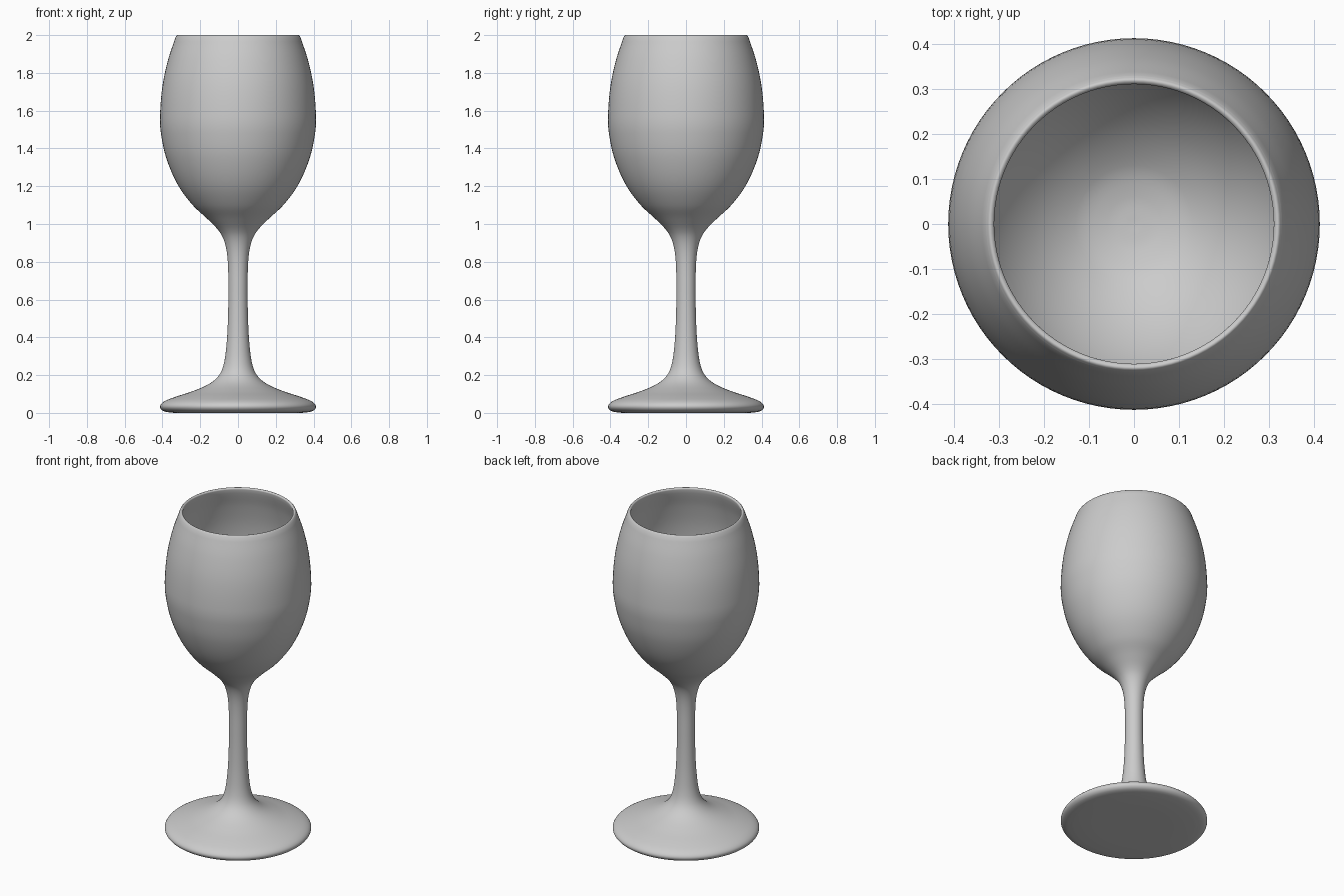
import bpy, bmesh
from math import pi, radians
from mathutils import Vector
from mathutils.geometry import interpolate_bezier

cube = bpy.data.objects.get("Cube")
if cube:
    bpy.data.objects.remove(cube, do_unlink=True)

SEGMENTS = 96
STEPS = 5

grey = bpy.data.materials.new("light grey")
grey.use_nodes = True
colour = (0.6, 0.6, 0.6, 1)
grey.diffuse_color = colour
grey.node_tree.nodes["Principled BSDF"].inputs["Base Color"].default_value = colour


def smooth_path(points):
    """Pass a smooth curve through (radius, height) points."""
    p = [Vector((r, 0, z)) for r, z in points]
    p = [p[0]] + p + [p[-1]]
    path = [p[1]]
    for a, b, c, d in zip(p, p[1:], p[2:], p[3:]):
        reach = (c - b).length / 3
        h1 = b + (c - a).normalized() * reach
        h2 = c - (d - b).normalized() * reach
        path += interpolate_bezier(b, h1, h2, c, STEPS + 1)[1:]
    return path


def lathe(name, path):
    """Spin a profile about z into one smooth object."""
    bm = bmesh.new()
    verts = [bm.verts.new(v) for v in path]
    edges = [bm.edges.new(pair) for pair in zip(verts, verts[1:])]
    bmesh.ops.spin(bm, geom=verts + edges, cent=(0, 0, 0), axis=(0, 0, 1),
                   angle=2 * pi, steps=SEGMENTS, use_duplicate=False)
    bmesh.ops.remove_doubles(bm, verts=bm.verts, dist=0.0005)
    bmesh.ops.recalc_face_normals(bm, faces=bm.faces)
    mesh = bpy.data.meshes.new(name)
    bm.to_mesh(mesh)
    bm.free()
    mesh.materials.append(grey)
    obj = bpy.data.objects.new(name, mesh)
    bpy.context.collection.objects.link(obj)
    bpy.ops.object.select_all(action="DESELECT")
    obj.select_set(True)
    bpy.context.view_layer.objects.active = obj
    bpy.ops.object.shade_smooth_by_angle(angle=radians(50))
    return obj


# Flat underside and rounded foot edge, rising through the stem to the bowl
underside = [Vector((0, 0, 0)), Vector((0.2, 0, 0))]
outside = smooth_path([
    (0.34, 0), (0.395, 0.01), (0.413, 0.033), (0.395, 0.058), (0.34, 0.082),
    (0.24, 0.115), (0.15, 0.155), (0.1, 0.2), (0.075, 0.26), (0.06, 0.37),
    (0.053, 0.5), (0.051, 0.65), (0.054, 0.8), (0.067, 0.89), (0.095, 0.955),
    (0.16, 1.025), (0.24, 1.1), (0.32, 1.21), (0.38, 1.35), (0.408, 1.48),
    (0.413, 1.57), (0.4, 1.73), (0.37, 1.87), (0.33, 1.99)])

# Narrow rounded rim, then the inner wall down to the bottom of the bowl
inside = smooth_path([
    (0.33, 1.99), (0.32, 2.0), (0.311, 1.99), (0.347, 1.87), (0.377, 1.73),
    (0.39, 1.57), (0.385, 1.48), (0.357, 1.35), (0.3, 1.225), (0.222, 1.125),
    (0.13, 1.055), (0.06, 1.032), (0, 1.027)])

lathe("wine_glass", underside + outside + inside[1:])
